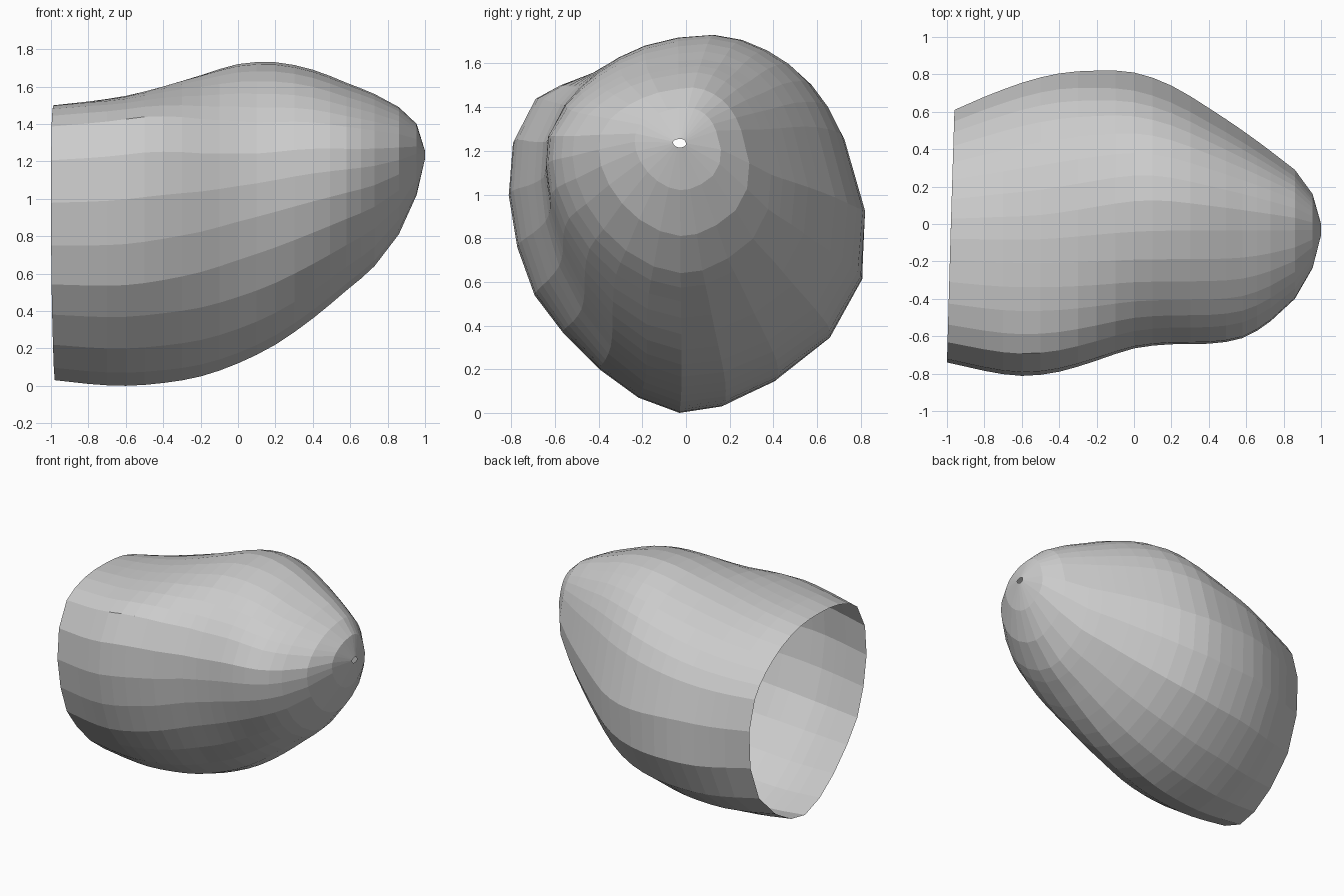
import bpy
import bmesh

if "Cube" in bpy.data.objects:
    bpy.data.objects.remove(bpy.data.objects["Cube"])

# Cross-section outlines (y, z), starting at the bottom and going round via -y
RIM = [(-.02, 0), (-.21, .07), (-.39, .2), (-.56, .37), (-.69, .54), (-.77, .76), (-.81, 1.0),
       (-.79, 1.24), (-.69, 1.43), (-.46, 1.53), (-.2, 1.55), (.05, 1.53), (.3, 1.45),
       (.52, 1.32), (.68, 1.15), (.755, .92), (.74, .62), (.62, .34), (.39, .14), (.17, .03)]
REAR = [(-.02, 0), (-.21, .07), (-.39, .2), (-.56, .37), (-.69, .54), (-.77, .76), (-.81, 1.0),
        (-.79, 1.24), (-.69, 1.43), (-.46, 1.515), (-.2, 1.55), (.05, 1.55), (.3, 1.49),
        (.52, 1.36), (.67, 1.17), (.745, .92), (.745, .6), (.61, .33), (.39, .14), (.17, .03)]
FRONT = [(-.01, .22), (-.17, .27), (-.33, .39), (-.46, .55), (-.56, .74), (-.62, .93), (-.64, 1.1),
         (-.63, 1.25), (-.55, 1.41), (-.4, 1.56), (-.18, 1.68), (.13, 1.73), (.36, 1.66),
         (.53, 1.52), (.65, 1.3), (.74, .96), (.715, .7), (.59, .48), (.38, .33), (.17, .24)]

# Stations along the shell: x, y min, y max, z min, z max
STATIONS = [(-.98, -.74, .61, .03, 1.5), (-.8, -.785, .68, .01, 1.52), (-.6, -.812, .755, 0, 1.55),
            (-.4, -.79, .805, .015, 1.6), (-.2, -.73, .82, .05, 1.66), (0, -.665, .81, .12, 1.72),
            (.2, -.643, .74, .22, 1.73), (.4, -.64, .62, .36, 1.69), (.58, -.61, .5, .51, 1.62),
            (.73, -.52, .39, .64, 1.56), (.86, -.4, .29, .81, 1.49), (.955, -.235, .16, 1.02, 1.4),
            (1.0, -.06, 0, 1.215, 1.255)]
KEEL = -.03  # y of the line along the bottom


def unit(points, mid=0.0):
    """Scale an outline to -1..1 in y (each side of mid on its own) and 0..1 in z."""
    ys, zs = zip(*points)
    left, right = mid - min(ys), max(ys) - mid
    return [((y - mid) / (left if y < mid else right), (z - min(zs)) / (max(zs) - min(zs)))
            for y, z in points]


def blend(a, b, t):
    """Mix two outlines, easing t, and rescale the result."""
    t = min(max(t, 0), 1)
    t = t * t * (3 - 2 * t)
    return unit([(p[0] + (q[0] - p[0]) * t, p[1] + (q[1] - p[1]) * t) for p, q in zip(a, b)])


def refine(points, first, last):
    """Insert a smooth midpoint after each of the points first..last."""
    out = []
    for k, p in enumerate(points):
        out.append(p)
        if first <= k <= last:
            a, b, c = points[k - 1], points[k + 1], points[k + 2]
            out.append(tuple((9 * (p[i] + b[i]) - a[i] - c[i]) / 16 for i in range(len(p))))
    return out


# Faceted shell, open at the rear with a pinhole at the tip; the top has finer facets
rim, rear, front = (unit(refine(s, 8, 13), -.02) for s in (RIM, REAR, FRONT))
bm = bmesh.new()
rings = []
for i, (x, y0, y1, z0, z1) in enumerate(refine(STATIONS, 1, 8)):
    if x < -.5:
        shape = blend(rim, rear, (x + .98) / .48)
    else:
        shape = blend(rear, front, (x + .6) / .8)
    ring = []
    for u, v in shape:
        skew = .02 * u if i == 0 else 0
        half = KEEL - y0 if u < 0 else y1 - KEEL
        ring.append(bm.verts.new((x + skew, KEEL + u * half, z0 + v * (z1 - z0))))
    rings.append(ring)
n = len(rim)
for a, b in zip(rings, rings[1:]):
    for k in range(n):
        m = (k + 1) % n
        bm.faces.new((a[k], b[k], b[m], a[m]))
bmesh.ops.recalc_face_normals(bm, faces=bm.faces)
mesh = bpy.data.meshes.new("shell")
bm.to_mesh(mesh)
bm.free()
bpy.context.collection.objects.link(bpy.data.objects.new("shell", mesh))
